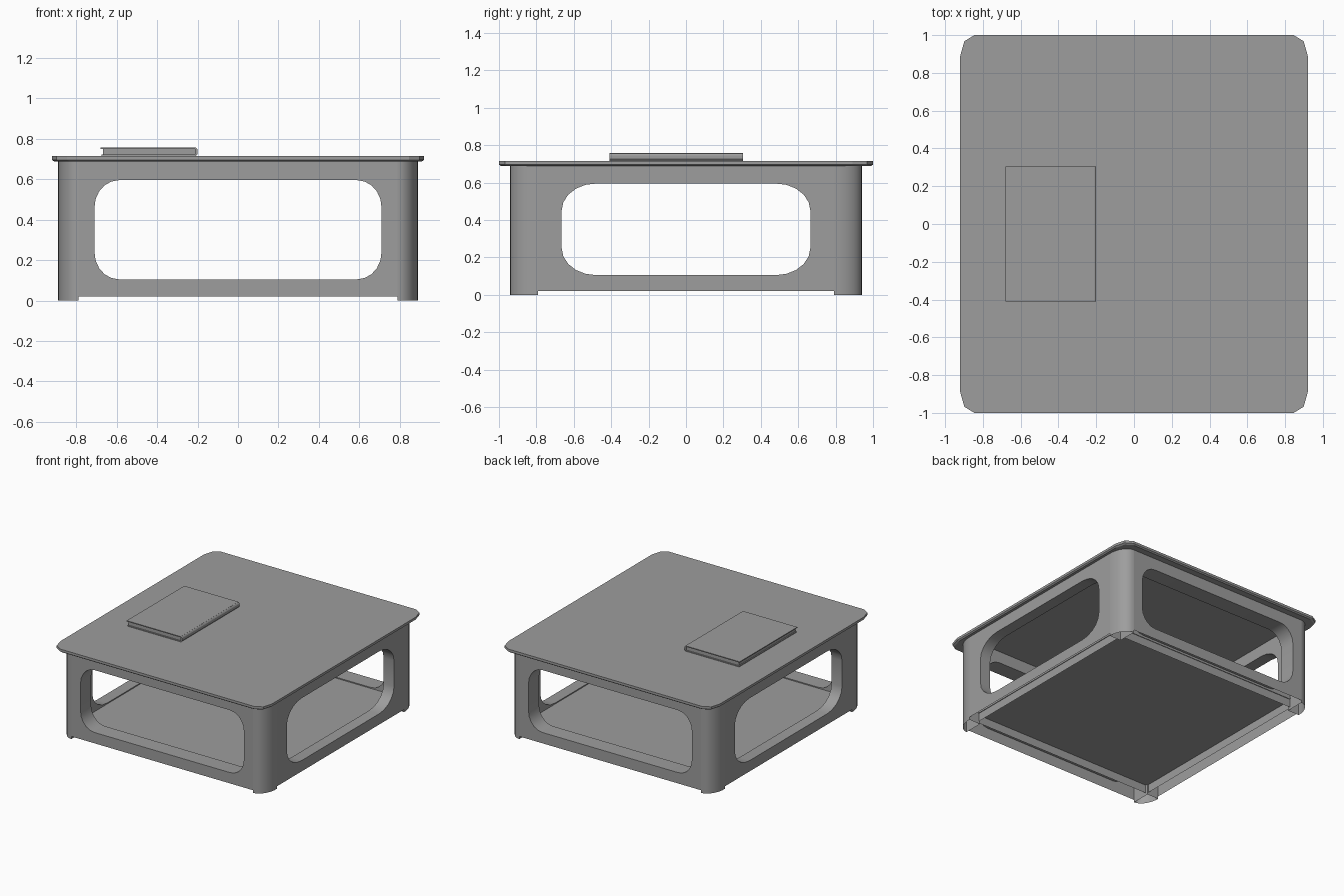
import bpy, bmesh
from math import sin, cos, pi, radians

old = bpy.data.objects.get("Cube")
if old:
    bpy.data.objects.remove(old, do_unlink=True)

grey = bpy.data.materials.new("plain_grey")
grey.use_nodes = True
grey.diffuse_color = (0.34, 0.34, 0.34, 1)
grey.node_tree.nodes["Principled BSDF"].inputs["Base Color"].default_value = (0.34, 0.34, 0.34, 1)


def finish(bm, name, smooth=False):
    """Turn a bmesh into a named grey object."""
    bmesh.ops.remove_doubles(bm, verts=bm.verts, dist=1e-5)
    bmesh.ops.recalc_face_normals(bm, faces=bm.faces)
    mesh = bpy.data.meshes.new(name)
    bm.to_mesh(mesh)
    bm.free()
    mesh.materials.append(grey)
    ob = bpy.data.objects.new(name, mesh)
    bpy.context.collection.objects.link(ob)
    if smooth:
        bpy.ops.object.select_all(action="DESELECT")
        ob.select_set(True)
        bpy.context.view_layer.objects.active = ob
        bpy.ops.object.shade_smooth_by_angle(angle=radians(35))
    return ob


def rounded_rect(hx, hy, rx, ry, n):
    """Four lists of corner points, counter-clockwise from the +x +y corner."""
    corners = []
    for k, (sx, sy) in enumerate([(1, 1), (-1, 1), (-1, -1), (1, -1)]):
        angles = [(k + i / n) * pi / 2 for i in range(n + 1)]
        corners.append([(sx * (hx - rx) + rx * cos(a), sy * (hy - ry) + ry * sin(a))
                        for a in angles])
    return corners


def loft(bm, rings, cap=False):
    """Join equal closed rings of points with quads."""
    loops = [[bm.verts.new(p) for p in ring] for ring in rings]
    n = len(loops[0])
    for a, b in zip(loops, loops[1:]):
        for i in range(n):
            j = (i + 1) % n
            bm.faces.new((a[i], a[j], b[j], b[i]))
    if cap:
        bm.faces.new(loops[0])
        bm.faces.new(loops[-1])


def box(name, x0, x1, y0, y1, z0, z1):
    bm = bmesh.new()
    loft(bm, [[(x0, y0, z), (x1, y0, z), (x1, y1, z), (x0, y1, z)] for z in (z0, z1)], cap=True)
    return finish(bm, name)


# Table top with clipped corners and a softened lower rim
bm = bmesh.new()
rings = []
for inset, z in [(0.01, 0.688), (0, 0.696), (0, 0.715)]:
    corners = rounded_rect(0.92 - inset, 1 - inset, 0.075, 0.11, 2)
    rings.append([(x, y, z) for c in corners for x, y in c])
loft(bm, rings, cap=True)
finish(bm, "table_top")

# Quarter-round legs, hollow and open underneath
for sx, side in [(1, "left"), (-1, "right")]:
    for sy, end in [(-1, "front"), (1, "back")]:
        bm = bmesh.new()
        arc = [(0.79 + 0.1 * cos(i * pi / 16), 0.79 + 0.15 * sin(i * pi / 16)) for i in range(9)]
        outline = [(0.79, 0.79)] + arc
        loft(bm, [[(sx * x, sy * y, z) for x, y in outline] for z in (0, 0.69)])
        finish(bm, f"{end}_{side}_leg", smooth=True)

# Hollow side panels, each pierced by a rounded window
Z_LOW, Z_HIGH, SPAN, Z_MID = 0.02, 0.69, 0.79, 0.35


def panel(name, place, outer, inner, window):
    bm = bmesh.new()
    corners = rounded_rect(*window, 5)
    frame = [(SPAN, Z_HIGH), (-SPAN, Z_HIGH), (-SPAN, Z_LOW), (SPAN, Z_LOW)]
    for d in (outer, inner):
        hole = [[bm.verts.new(place(u, d, Z_MID + w)) for u, w in c] for c in corners]
        rim = [bm.verts.new(place(u, d, z)) for u, z in frame]
        for k in range(4):
            nxt = (k + 1) % 4
            for a, b in zip(hole[k], hole[k][1:]):
                bm.faces.new((rim[k], a, b))
            bm.faces.new((rim[k], hole[k][-1], hole[nxt][0], rim[nxt]))
    # Window reveal
    loft(bm, [[place(u, d, Z_MID + w) for c in corners for u, w in c] for d in (outer, inner)])
    finish(bm, name, smooth=True)


for s, end, side in [(-1, "front", "right"), (1, "back", "left")]:
    panel(f"{end}_panel", lambda u, d, z: (u, s * d, z), 0.94, 0.81, (0.71, 0.245, 0.12, 0.135))
    panel(f"{side}_panel", lambda u, d, z: (s * d, u, z), 0.89, 0.80, (0.665, 0.245, 0.185, 0.145))

# Lower shelf between the panels
box("lower_shelf", -0.805, 0.805, -0.815, 0.815, 0.085, 0.097)

# Closed book lying on the top
box("book_lower_cover", -0.675, -0.21, -0.41, 0.305, 0.714, 0.721)
box("book_upper_cover", -0.68, -0.21, -0.41, 0.305, 0.75, 0.757)
box("book_pages", -0.668, -0.212, -0.402, 0.297, 0.72, 0.751)
bm = bmesh.new()
spine = [(-0.212, 0.714), (-0.205, 0.718), (-0.2, 0.725),
         (-0.2, 0.746), (-0.205, 0.754), (-0.212, 0.757)]
loft(bm, [[(x, y, z) for x, z in spine] for y in (-0.41, 0.305)], cap=True)
finish(bm, "book_spine")
